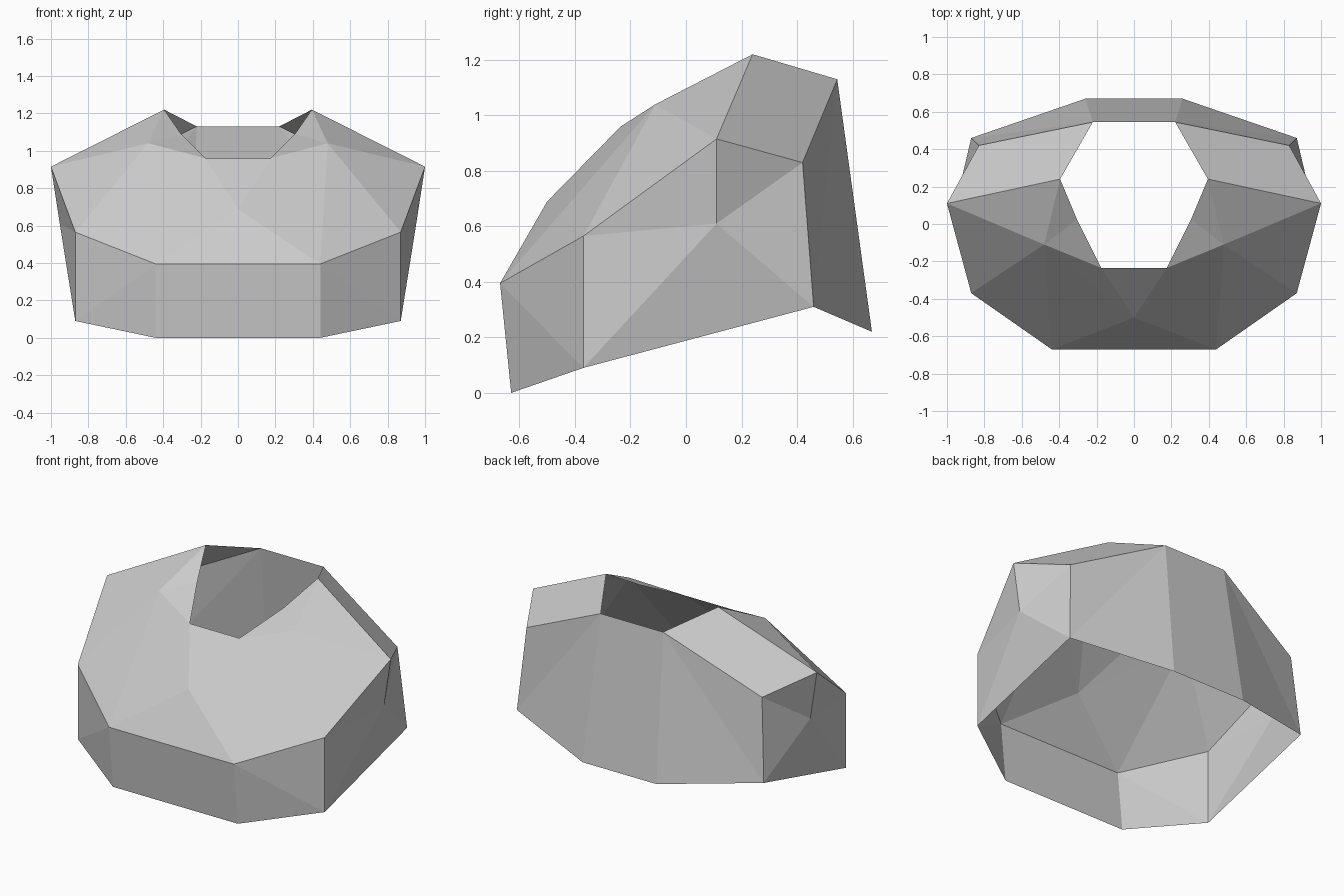
import bpy
import bmesh
from mathutils import Vector

cube = bpy.data.objects.get("Cube")
if cube:
    bpy.data.objects.remove(cube, do_unlink=True)

# One plain grey for the whole shell
grey = bpy.data.materials.new("plain_grey")
grey.use_nodes = True
grey.diffuse_color = (0.6, 0.6, 0.6, 1)
grey.node_tree.nodes["Principled BSDF"].inputs["Base Color"].default_value = (0.6, 0.6, 0.6, 1)

# Landmarks of one half; the other half is mirrored
POINTS = {
    # lower rim, front to back
    "rim_mid": (0, -0.63, 0), "rim_front": (0.44, -0.63, 0),
    "rim_corner": (0.87, -0.37, 0.09), "rim_side": (0.87, 0.46, 0.31),
    "rim_back": (0.26, 0.67, 0.22), "rim_back_mid": (0, 0.67, 0.22),
    # crease between the band and the crown
    "crease_mid": (0, -0.67, 0.395), "crease_front": (0.44, -0.67, 0.395),
    "crease_corner": (0.87, -0.37, 0.565), "crease_side": (1, 0.11, 0.915),
    "crease_rear": (0.83, 0.42, 0.83),
    "dent": (0.953, 0.11, 0.61),
    # opening at the top
    "lip_mid": (0, -0.235, 0.96), "lip_front": (0.175, -0.235, 0.96),
    "lip_side": (0.305, 0.025, 1.09), "lip_peak": (0.395, 0.24, 1.22),
    "lip_back": (0.22, 0.545, 1.13), "lip_back_mid": (0, 0.545, 1.13),
    # points on the crown
    "brow": (0, -0.5, 0.69), "shoulder": (0.48, -0.11, 1.04),
}


def build_shell(name, faces):
    """Make a half shell from landmark names, face it outward, mirror it."""
    bm = bmesh.new()
    verts = {}
    middle = Vector((0, 0, 0.4))
    for line in faces:
        corners = line.split()
        for key in corners:
            if key not in verts:
                verts[key] = bm.verts.new(POINTS[key])
        face = bm.faces.new([verts[key] for key in corners])
        face.normal_update()
        if face.normal.dot(face.calc_center_median() - middle) < 0:
            face.normal_flip()
    mesh = bpy.data.meshes.new(name)
    bm.to_mesh(mesh)
    bm.free()
    mesh.materials.append(grey)
    obj = bpy.data.objects.new(name, mesh)
    bpy.context.collection.objects.link(obj)
    mirror = obj.modifiers.new("mirror", "MIRROR")
    mirror.use_clip = True
    return obj


# Upright front band
build_shell("front_band", [
    "rim_mid rim_front crease_front crease_mid",
    "rim_front rim_corner crease_front",
    "rim_corner crease_corner crease_front",
])

# Dented side walls
build_shell("side_wall", [
    "rim_corner dent crease_corner",
    "crease_corner dent crease_side",
    "rim_corner rim_side dent",
    "dent rim_side crease_rear",
    "dent crease_rear crease_side",
])

# Tall back wall
build_shell("back_wall", [
    "rim_side rim_back lip_back",
    "rim_side lip_back crease_rear",
    "rim_back rim_back_mid lip_back_mid lip_back",
])

# Sloping crown around the opening
build_shell("crown", [
    "crease_mid crease_front brow",
    "brow lip_front lip_mid",
    "brow crease_front shoulder",
    "brow shoulder lip_front",
    "crease_front crease_corner shoulder",
    "crease_corner crease_side shoulder",
    "lip_front shoulder lip_side",
    "lip_side shoulder lip_peak",
    "shoulder crease_side lip_peak",
    "crease_side crease_rear lip_back lip_peak",
])
